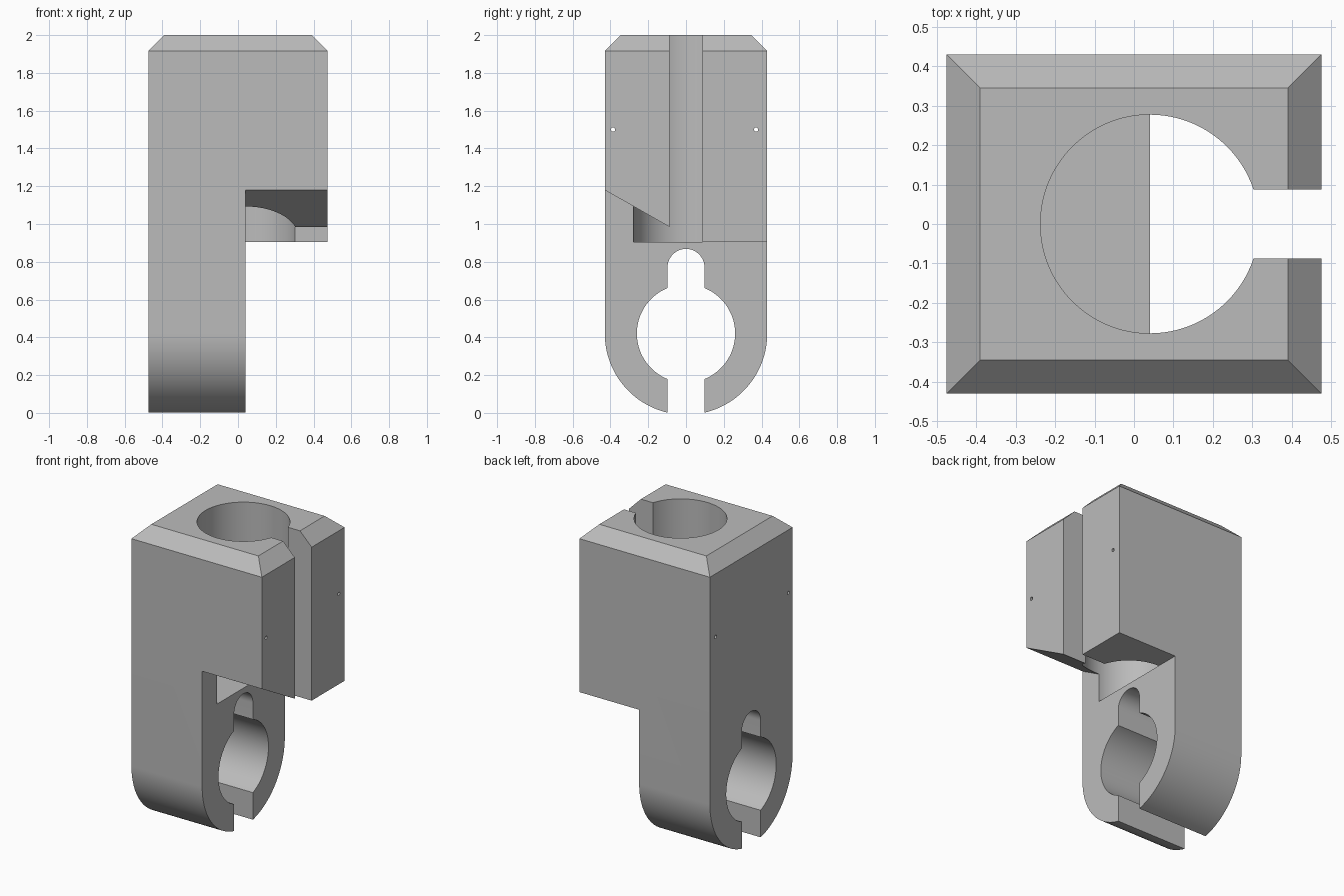
import bpy, bmesh, math
from mathutils import Vector

if "Cube" in bpy.data.objects:
    bpy.data.objects.remove(bpy.data.objects["Cube"], do_unlink=True)

grey = bpy.data.materials.new("plain grey")
grey.use_nodes = True
grey.diffuse_color = (0.5, 0.5, 0.5, 1)
grey.node_tree.nodes["Principled BSDF"].inputs["Base Color"].default_value = (0.5, 0.5, 0.5, 1)


def arc(cx, cy, r, start, end, n):
    """Points on an arc, angles in radians."""
    angles = [start + (end - start) * i / n for i in range(n + 1)]
    return [(cx + r * math.cos(a), cy + r * math.sin(a)) for a in angles]


def prism(name, axis, outline, low, high):
    """Extrude a 2D outline along x, y or z."""
    place = {"x": lambda a, b: (low, a, b),
             "y": lambda a, b: (a, low, b),
             "z": lambda a, b: (a, b, low)}[axis]
    direction = Vector([high - low if c == axis else 0 for c in "xyz"])
    bm = bmesh.new()
    base = bm.faces.new([bm.verts.new(place(a, b)) for a, b in outline])
    grown = bmesh.ops.extrude_face_region(bm, geom=[base])["geom"]
    bmesh.ops.translate(bm, vec=direction,
                        verts=[v for v in grown if isinstance(v, bmesh.types.BMVert)])
    bmesh.ops.recalc_face_normals(bm, faces=bm.faces)
    mesh = bpy.data.meshes.new(name)
    bm.to_mesh(mesh)
    bm.free()
    mesh.materials.append(grey)
    obj = bpy.data.objects.new(name, mesh)
    bpy.context.collection.objects.link(obj)
    return obj


def combine(body, tool, operation):
    """Apply a boolean and drop the tool."""
    mod = body.modifiers.new(tool.name, "BOOLEAN")
    mod.operation, mod.object, mod.solver = operation, tool, "EXACT"
    bpy.context.view_layer.objects.active = body
    bpy.ops.object.modifier_apply(modifier=mod.name)
    bpy.data.objects.remove(tool, do_unlink=True)


# Main dimensions
W, D, H = 0.475, 0.43, 2.0
chamfer, leg_x, shelf = 0.085, 0.04, 0.905
eye_z, eye_r, gap = 0.42, 0.26, 0.098
bore_r, slit = 0.277, 0.088

# Body: side outline with round foot, crossed with the stepped front outline
side = arc(0, eye_z, D, math.pi, 2 * math.pi, 96)
side += [(D, H - chamfer), (D - chamfer, H), (chamfer - D, H), (-D, H - chamfer)]
front = [(-W, -0.1), (leg_x, -0.1), (leg_x, shelf), (W, shelf), (W, H - chamfer),
         (W - chamfer, H), (chamfer - W, H), (-W, H - chamfer)]
body = prism("clamp_body", "x", side, -0.6, 0.6)
combine(body, prism("front_outline", "y", front, -0.6, 0.6), "INTERSECT")

# Vertical bore and the slit that opens it
bore = arc(leg_x, 0, bore_r, 0, 2 * math.pi, 128)[:-1]
combine(body, prism("bore", "z", bore, shelf, 2.2), "DIFFERENCE")
slit_outline = [(0.15, -slit), (0.7, -slit), (0.7, slit), (0.15, slit)]
combine(body, prism("slit", "z", slit_outline, 0.8, 2.2), "DIFFERENCE")

# Sloped underside of the front jaw
slope = (1.18 - 0.985) / (D - slit)
wedge = [(-0.5, 1.18 + slope * (0.5 - D)), (0, 1.18 - slope * D), (0, 0.8), (-0.5, 0.8)]
combine(body, prism("jaw_slope", "x", wedge, leg_x, 0.7), "DIFFERENCE")

# Keyhole eye through the leg, open at the foot
t = math.asin(gap / eye_r)
up, down = math.pi / 2, -math.pi / 2
keyhole = [(gap, -0.1)]
keyhole += arc(0, eye_z, eye_r, down + t, up - t, 56)
keyhole += arc(0, 0.77, gap, 0, math.pi, 32)
keyhole += arc(0, eye_z, eye_r, up + t, 3 * up - t, 56)
keyhole += [(-gap, -0.1)]
combine(body, prism("keyhole", "x", keyhole, -0.6, 0.3), "DIFFERENCE")

# Two pin holes along the block
for y in (-0.386, 0.371):
    hole = arc(y, 1.5, 0.011, 0, 2 * math.pi, 24)[:-1]
    combine(body, prism("pin_hole", "x", hole, -0.6, 0.6), "DIFFERENCE")

# Smooth curves, crisp edges
bpy.ops.object.select_all(action="DESELECT")
body.select_set(True)
bpy.context.view_layer.objects.active = body
bpy.ops.object.shade_smooth_by_angle(angle=math.radians(20))
